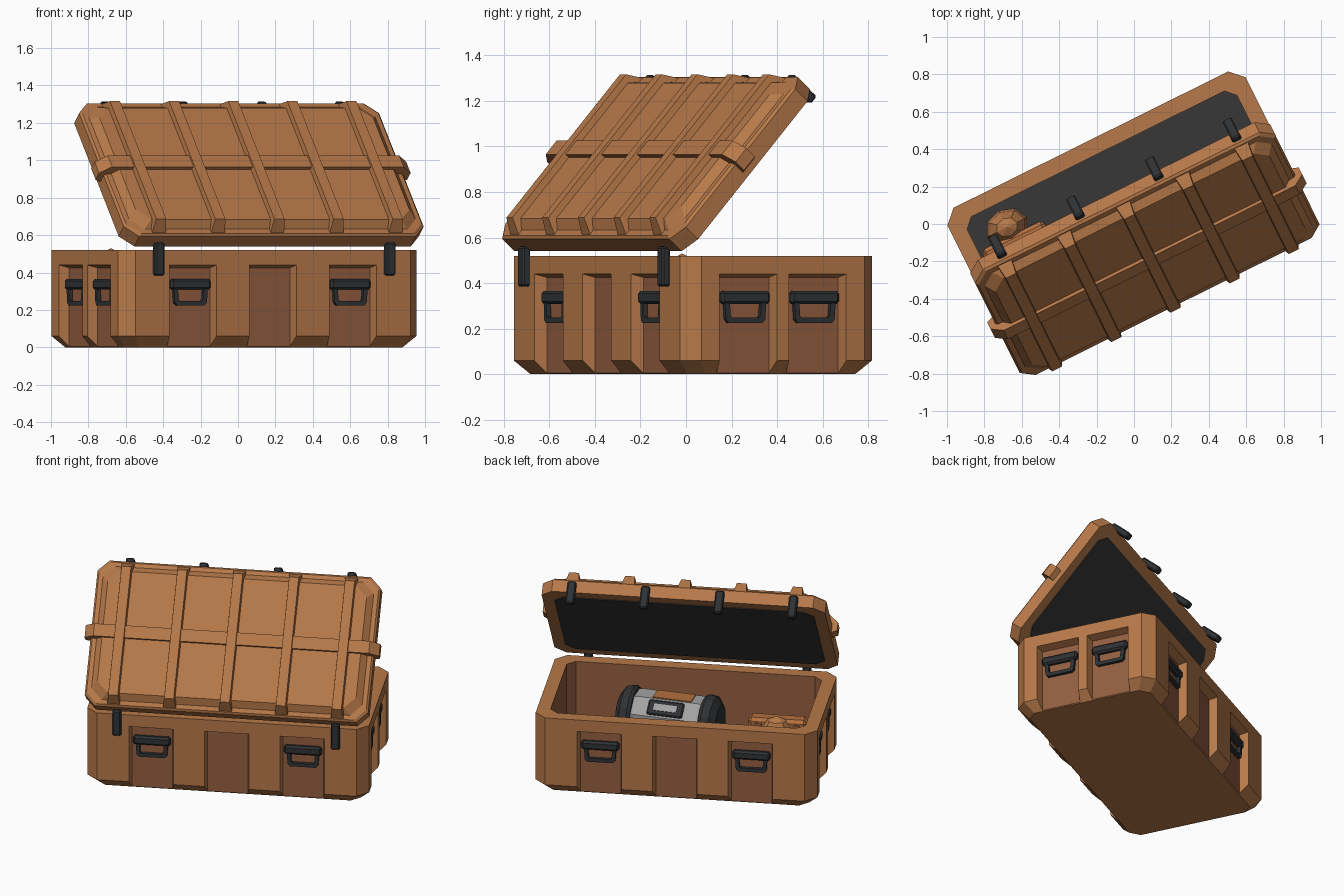
import bpy, bmesh, math
from mathutils import Matrix, Vector

if "Cube" in bpy.data.objects:
    bpy.data.objects.remove(bpy.data.objects["Cube"])

T, R = Matrix.Translation, lambda deg, ax: Matrix.Rotation(math.radians(deg), 4, ax)
BASE = T((-0.022, 0.03, 0)) @ R(26.4, 'Z')            # crate frame: x long, -y hinge side
LID = BASE @ T((0, -0.465, 0.54)) @ R(48.5, 'X')      # lid frame: y from hinge to lip, z outward
HU, HV, CH, TOP = 0.89, 0.47, 0.07, 0.52


def mat(name, r, g, b):
    m = bpy.data.materials.new(name)
    m.diffuse_color = (r, g, b, 1)
    m.use_nodes = True
    m.node_tree.nodes["Principled BSDF"].inputs["Base Color"].default_value = m.diffuse_color
    return m


BROWN = mat("case brown", 0.47, 0.19, 0.067)
DARK = mat("recess brown", 0.29, 0.112, 0.052)
BLACK = mat("black hardware", 0.028, 0.031, 0.034)
LINING = mat("lining charcoal", 0.038, 0.038, 0.038)
GREY = mat("device grey", 0.36, 0.36, 0.36)
ORANGE = mat("device orange", 0.45, 0.16, 0.05)


def finish(bm, name, material, M):
    bmesh.ops.recalc_face_normals(bm, faces=bm.faces[:])
    me = bpy.data.meshes.new(name)
    bm.to_mesh(me)
    bm.free()
    me.transform(M)
    me.materials.append(material)
    ob = bpy.data.objects.new(name, me)
    bpy.context.collection.objects.link(ob)
    return ob


def loft(name, rings, material, M=Matrix(), closed_path=True, loop=False):
    """Skin a list of rings; cap the ends unless the rings loop round."""
    bm = bmesh.new()
    vs = [[bm.verts.new(p) for p in r] for r in rings]
    n = len(vs[0])
    pairs = list(zip(vs, vs[1:])) + ([(vs[-1], vs[0])] if loop else [])
    for a, b in pairs:
        for i in range(n if closed_path else n - 1):
            j = (i + 1) % n
            bm.faces.new((a[i], a[j], b[j], b[i]))
    if loop:
        bm.faces.new([r[0] for r in vs])
        bm.faces.new([r[-1] for r in vs])
    else:
        bm.faces.new(vs[0])
        bm.faces.new(vs[-1])
    return finish(bm, name, material, M)


def octo(hx, hy, c, z, cy=0):
    """Rectangle with cut corners."""
    q = [(hx, hy - c), (hx - c, hy), (-hx + c, hy), (-hx, hy - c),
         (-hx, -hy + c), (-hx + c, -hy), (hx - c, -hy), (hx, -hy + c)]
    return [(x, y + cy, z) for x, y in q]


def rect(x0, x1, y0, y1, z):
    return [(x0, y0, z), (x1, y0, z), (x1, y1, z), (x0, y1, z)]


def box(name, lo, hi, material, M, bev=0.0):
    bm = bmesh.new()
    lo, hi = Vector(lo), Vector(hi)
    bmesh.ops.create_cube(bm, size=1, matrix=T((lo + hi) / 2) @ Matrix.Diagonal((*(hi - lo), 1)))
    if bev:
        bmesh.ops.bevel(bm, geom=bm.edges[:], offset=bev, segments=1, affect='EDGES')
    return finish(bm, name, material, M)


# Crate body, with tapered recesses and the hollow cut out
body = loft("crate_body", [octo(HU - .06, HV - .06, .055, 0), octo(HU, HV, CH, .06),
                           octo(HU, HV, CH, TOP)], BROWN)
# side: rotation, face distance, recess centres, handle centres
SIDES = [(0, HV, (-.477, 0, .477), (-.477, .477)), (180, HV, (-.477, 0, .477), (-.477, .477)),
         (90, HU, (-.17, .17), (-.17, .17)), (270, HU, (-.17, .17), (-.17, .17))]
cutters = [loft("hollow_cutter", [octo(.805, .385, .05, .12), octo(.805, .385, .05, .7)], DARK)]
for ang, dist, recs, _ in SIDES:
    for s in recs:
        rings = []
        for d, hw, zt in ((.055, .128, .425), (-.055, .152, .455)):
            y = -(dist - d)
            rings.append([(s - hw, y, -.1), (s + hw, y, -.1), (s + hw, y, zt), (s - hw, y, zt)])
        cutters.append(loft("recess_cutter", rings, BROWN, R(ang, 'Z')))
for c in cutters:
    c.hide_render = True
    m = body.modifiers.new("cut", 'BOOLEAN')
    m.operation, m.object, m.solver = 'DIFFERENCE', c, 'EXACT'
dg = bpy.context.evaluated_depsgraph_get()
me = bpy.data.meshes.new_from_object(body.evaluated_get(dg))
body.modifiers.clear()
body.data = me
for c in cutters:
    bpy.data.objects.remove(c)
me.materials.clear()
for m in (BROWN, DARK, LINING):
    me.materials.append(m)
# Colour the floor, inner walls and recess backs by position
for f in me.polygons:
    x, y, z = (abs(v) for v in f.center)
    nx, ny, nz = (abs(v) for v in f.normal)
    f.material_index = 0
    if x < .81 and y < .39 and .1 < z < .51:
        f.material_index = 2 if nz > .9 else 1
    elif (ny > .99 and .405 < y < .425) or (nx > .99 and .825 < x < .845):
        f.material_index = 1
me.transform(BASE)

# Drop handles
OUT = [(-.102, .33), (-.096, .24), (-.082, .225), (.082, .225), (.096, .24), (.102, .33)]
INN = [(-.078, .33), (-.073, .256), (-.066, .249), (.066, .249), (.073, .256), (.078, .33)]
for ang, dist, _, hs in SIDES:
    for s in hs:
        M = BASE @ R(ang, 'Z') @ T((s, -dist, 0))
        box("handle_bar", (-.119, .018, .308), (.119, .058, .366), BLACK, M, .012)
        yf, yb = .026, .048
        loft("handle_loop", [[(x, y, z) for x, z in path] for path, y in
                             ((OUT, yf), (OUT, yb), (INN, yb), (INN, yf))],
             BLACK, M, closed_path=False, loop=True)

# Lid shell with raised plateau, ribs, belt and lining
LH, LC = .475, .475
loft("lid_shell", [octo(.895 - i, LH - i, CH, z, LC) for i, z in
                   ((0, 0), (0, .08), (.012, .092), (.04, .094), (.078, .13))], BROWN, LID)
for k in range(-2, 3):
    u = k * .353
    loft("lid_rib", [rect(u - .044, u + .044, .004, .946, .07),
                     rect(u - .03, u + .03, .055, .895, .16)], BROWN, LID)
half = [(.885, .025), (.93, .045), (.93, .1), (.87, .15)]
prof = half + [(-x, z) for x, z in reversed(half)]
loft("lid_belt", [[(x, y, z) for x, z in prof] for y in (.435, .515)], BROWN, LID)
loft("lid_lining", [octo(.82, .4, .06, z, LC) for z in (-.005, .003)], LINING, LID)

# Lip latches on the lid, hinge straps on the crate
for u in (-.7, -.235, .235, .7):
    box("lid_latch", (u - .027, .94, -.085), (u + .027, .982, .065), BLACK, LID, .008)
for u in (-.69, .69):
    box("hinge_strap", (u - .028, -.505, .385), (u + .028, -.465, .56), BLACK, BASE, .008)

# Canister device lying in the crate
DEV = BASE @ T((.12, -.14, .29)) @ R(-8, 'Z')


def drum(name, stations, material, sides=8):
    step = 2 * math.pi / sides
    loft(name, [[(x, r * math.cos((i + .5) * step), r * math.sin((i + .5) * step))
                 for i in range(sides)] for x, r in stations], material, DEV)


drum("canister_body", [(-.27, .14), (-.2, .16), (.2, .16), (.27, .14)], GREY)
for s in (-1, 1):
    drum("canister_ring", [(s * .22, .165), (s * .24, .178), (s * .29, .17), (s * .325, .12)], BLACK, 16)
FACET = DEV @ R(45, 'X')
box("canister_panel", (-.115, .14, -.05), (.115, .162, .05), BLACK, FACET, .008)
box("canister_screen", (-.075, .155, -.022), (.075, .167, .022), GREY, FACET)
box("canister_stripe", (-.15, -.055, .145), (.1, .055, .154), ORANGE, DEV)

# Supply pack with rounded top in the corner
box("supply_pack", (-.79, .1, .12), (-.42, .2, .48), ORANGE, BASE, .02)
for u in (-.72, -.48):
    box("pack_slot", (u - .025, .198, .43), (u + .025, .204, .45), DARK, BASE)
bm = bmesh.new()
bmesh.ops.create_uvsphere(bm, u_segments=8, v_segments=6, radius=1,
                          matrix=T((-.61, .25, .33)) @ Matrix.Diagonal((.12, .1, .2, 1)))
finish(bm, "rounded_bundle", BROWN, BASE)
